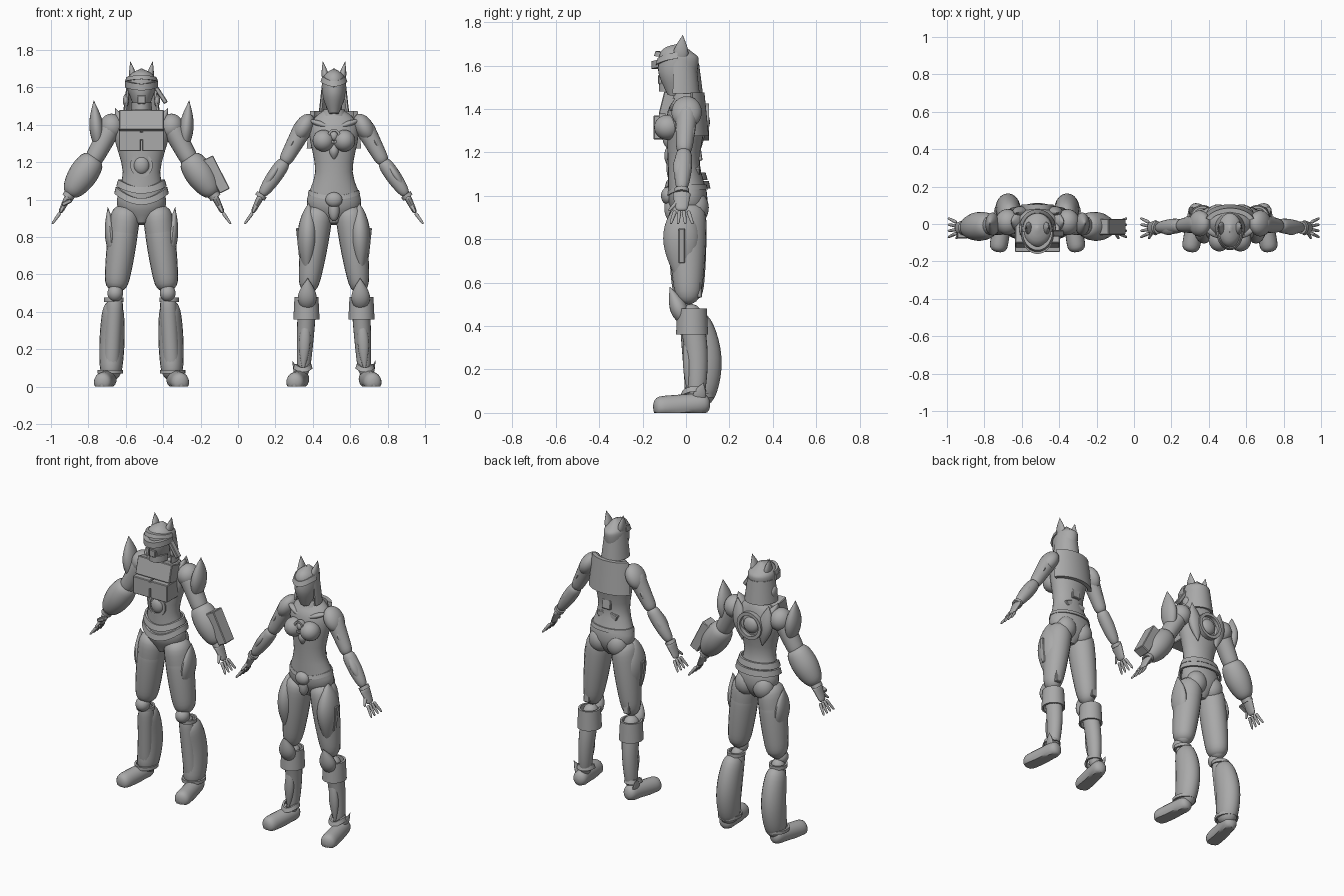
import bpy, bmesh
from math import sin, cos, pi, radians
from mathutils import Vector, Matrix, Euler

if "Cube" in bpy.data.objects:
    bpy.data.objects.remove(bpy.data.objects["Cube"])

GREY = (0.4, 0.4, 0.4, 1)
grey = bpy.data.materials.new("plain grey")
grey.use_nodes = True
grey.diffuse_color = GREY
grey.node_tree.nodes["Principled BSDF"].inputs["Base Color"].default_value = GREY

# Joints of the left half of a figure, shared by both figures
HIP, KNEE, ANKLE = Vector((.08, .005, .97)), Vector((.14, .01, .5)), Vector((.165, .045, .05))
SHOULDER, ELBOW = Vector((.15, .005, 1.41)), Vector((.27, -.01, 1.19))
WRIST, KNUCKLE = Vector((.39, -.02, 1.02)), Vector((.435, -.02, .93))
FACING_FRONT = (pi / 2, 0, 0)
ALONG_FOREARM = (0, radians(145), 0)
FRONT, BACK = (pi, 2 * pi), (.35, pi - .35)
WRAP_BACK = (-.35, pi + .35)

figure = {"name": "", "x": 0}
made = []


def emit(name, bm, pair):
    """Make one object, or a mirrored left and right pair."""
    for side, tag in ((1, "left_"), (-1, "right_")) if pair else ((1, ""),):
        part = bm.copy()
        for v in part.verts:
            v.co = (v.co.x * side + figure["x"], v.co.y, max(v.co.z, 0))
        bmesh.ops.recalc_face_normals(part, faces=part.faces)
        full_name = figure["name"] + "_" + tag + name
        mesh = bpy.data.meshes.new(full_name)
        part.to_mesh(mesh)
        part.free()
        mesh.materials.append(grey)
        ob = bpy.data.objects.new(full_name, mesh)
        bpy.context.collection.objects.link(ob)
        made.append(ob)
    bm.free()


def skin(bm, rings, closed):
    """Join neighbouring rings with quads, then close or cap the ends."""
    following = rings[1:] + rings[:1] if closed else rings[1:]
    for ring, other in zip(rings, following):
        for i in range(len(ring)):
            j = (i + 1) % len(ring)
            bm.faces.new((ring[i], ring[j], other[j], other[i]))
    if not closed:
        bm.faces.new(rings[0])
        bm.faces.new(rings[-1])


def tube(name, path, pair, ref, sides=20):
    """Sweep an ellipse along (centre, side radius, ref radius) steps."""
    bm, rings, last = bmesh.new(), [], len(path) - 1
    for i, (centre, across, deep) in enumerate(path):
        along = path[min(i + 1, last)][0] - path[max(i - 1, 0)][0]
        u = ref.cross(along).normalized() * max(across, .001)
        v = along.cross(u).normalized() * max(deep, .001)
        angles = [2 * pi * k / sides for k in range(sides)]
        rings.append([bm.verts.new(centre + u * cos(q) + v * sin(q)) for q in angles])
    skin(bm, rings, closed=False)
    emit(name, bm, pair)


def limb(name, start, end, radius, end_radius, swell=0, flat=1, bow=0, ref=(0, 1, 0), pair=True):
    """Round-ended taper that can swell in the middle and bow backwards."""
    start, end, path, count = Vector(start), Vector(end), [], 18
    for i in range(count + 1):
        t = (1 - cos(pi * i / count)) / 2
        bulge = sin(pi * t)
        r = (radius + (end_radius - radius) * t + swell * bulge) * (1 - abs(2 * t - 1) ** 9) ** .5
        path.append((start.lerp(end, t) + Vector((0, bow * bulge, 0)), r, r * flat))
    tube(name, path, pair, Vector(ref))


def leaf(name, start, end, thick, wide, skew=1, pair=True):
    """Plate with pointed ends; a skew under one moves its widest part to the start."""
    start, end, path, count = Vector(start), Vector(end), [], 14
    for i in range(count + 1):
        t = i / count
        r = sin(pi * t ** skew)
        path.append((start.lerp(end, t), thick * r, wide * r))
    tube(name, path, pair, Vector((0, 1, 0)))


def body(name, rows):
    """Smooth upright form through (z, y, half width, half depth) rows."""
    rows = [Vector(row) for row in rows]
    rows = rows[:1] + rows + rows[-1:]
    path = []
    for a, b, c, d in zip(rows, rows[1:], rows[2:], rows[3:]):
        for t in (0, .25, .5, .75):
            h = 1 - t
            z, y, w, deep = (b * (1 + 2 * t) * h * h + c * (3 - 2 * t) * t * t
                             + (c - a) * t * h * h / 2 - (d - b) * t * t * h / 2)
            path.append((Vector((0, y, z)), w, deep))
    path.append((Vector((0, c.y, c.x)), c.z, c.w))
    tube(name, path, False, Vector((0, 1, 0)), sides=28)


def band(name, centre, wide, deep, height, thick=.012, flare=0, drop=0, arc=None,
         turn=(0, 0, 0), pair=False):
    """Elliptical strap or shell; flare widens its bottom, drop lowers its front."""
    bm, rings, count = bmesh.new(), [], 36
    place = Matrix.Translation(centre) @ Euler(turn).to_matrix().to_4x4()
    first, final = arc or (0, 2 * pi)
    section = ((flare - thick, -.5), (flare, -.5), (0, .5), (-thick, .5))
    for i in range(count + 1 if arc else count):
        q = first + (final - first) * i / count
        dip = drop * max(0, -sin(q)) ** 2
        rings.append([bm.verts.new(place @ Vector(((wide + r) * cos(q), (deep + r) * sin(q),
                                                   height * h - dip))) for r, h in section])
    skin(bm, rings, closed=arc is None)
    emit(name, bm, pair)


def box(name, centre, size, pitch=0, roll=0, pair=False):
    bm = bmesh.new()
    turn = Euler((radians(pitch), radians(roll), 0)).to_matrix().to_4x4()
    bmesh.ops.create_cube(bm, size=1, matrix=Matrix.Translation(centre) @ turn @ Matrix.Diagonal((*size, 1)))
    bmesh.ops.bevel(bm, geom=bm.edges[:], offset=.004, segments=1, affect='EDGES')
    emit(name, bm, pair)


def ball(name, centre, size, roll=0, pair=True):
    bm = bmesh.new()
    turn = Matrix.Rotation(radians(roll), 4, 'Y')
    bmesh.ops.create_uvsphere(bm, u_segments=24, v_segments=14, radius=1,
                              matrix=Matrix.Translation(centre) @ turn @ Matrix.Diagonal((*size, 1)))
    emit(name, bm, pair)


def base_figure(name, x, hips, chest, skull):
    """Body, head, hands and feet that both figures share."""
    figure.update(name=name, x=x)
    body("torso", [(.87, 0, .03, .04), (.97, .01, hips, .09), (1.15, -.01, .1, .073),
                   (1.35, 0, chest, .09), (1.43, .01, .11, .07), (1.48, .01, .05, .05)])
    limb("neck", (0, .01, 1.4), (0, -.02, 1.55), .045, .04, pair=False)
    body("head", [(1.46, -.06, .025, .025), (1.54, -.045, .057, .08), (1.61, -.035, skull, .092),
                  (1.66, -.03, skull * .85, .08), (1.7, -.02, .004, .004)])
    leaf("horn", (.035, -.03, 1.6), (.06, -.015, 1.74), .02, .035, skew=.7)
    # hands
    limb("palm", WRIST, KNUCKLE, .02, .012, flat=2.2)
    for i in range(4):
        spread = Vector((0, (i - 1.5) * .02, 0))
        tip = KNUCKLE + spread * 1.7 + Vector((.043, 0, -.06))
        limb("finger_" + str(i + 1), KNUCKLE + spread, tip, .01, .006)
    limb("thumb", WRIST.lerp(KNUCKLE, .3), KNUCKLE + Vector((0, -.06, 0)), .013, .006)
    # feet and seat
    limb("foot", (.17, .11, .045), (.213, -.15, .02), .045, .05, flat=1.1, ref=(0, 0, 1))
    ball("buttock", (.062, .045, .945), (.066, .06, .075))


# ---- Heavy armoured figure: trunk ----
base_figure("heavy", -.516, hips=.13, chest=.148, skull=.08)
box("upper_chest", (0, -.06, 1.415), (.24, .11, .11), pitch=-14)
box("chest_block", (.062, -.09, 1.315), (.118, .12, .11), pair=True)
box("chest_key", (0, -.135, 1.34), (.045, .03, .045))
ball("belly_disc", (0, -.07, 1.185), (.042, .03, .05), pair=False)
band("belly_ring", (0, -.07, 1.185), .06, .065, .025, turn=FACING_FRONT)
band("upper_belt", (0, 0, 1.09), .125, .09, .035, flare=.01, drop=.04)
band("lower_belt", (0, .005, 1.05), .138, .1, .035, flare=.008, drop=.06)
band("back_ring", (0, .09, 1.34), .085, .085, .03, thick=.02, turn=FACING_FRONT)
ball("back_hub", (0, .08, 1.34), (.05, .03, .05), pair=False)
leaf("shoulder_blade", (.07, .07, 1.22), (.11, .06, 1.48), .045, .03)
leaf("collar_point", (.09, .01, 1.38), (.142, .01, 1.49), .03, .05, skew=.6)
# head gear
band("visor", (0, -.045, 1.617), .089, .115, .035, thick=.03, drop=.015, arc=FRONT)
band("brow", (0, -.04, 1.645), .08, .1, .022, thick=.02, flare=.008, drop=-.01, arc=FRONT)
band("neck_guard", (0, -.025, 1.54), .08, .085, .14, flare=.018, arc=WRAP_BACK)
band("jaw_guard", (0, -.05, 1.5), .055, .075, .04, arc=FRONT)
box("mouth_grille", (0, -.118, 1.535), (.045, .02, .045))
ball("ear_disc", (.083, -.03, 1.53), (.016, .03, .035))
box("side_antenna", (.1, -.05, 1.565), (.024, .035, .115), roll=-33)
# arms
ball("shoulder", (.16, .01, 1.39), (.065, .07, .07))
leaf("pauldron", (.225, 0, 1.23), (.255, 0, 1.53), .038, .062)
limb("upper_arm", SHOULDER, ELBOW, .058, .048, flat=1.05)
limb("forearm", SHOULDER.lerp(ELBOW, .8), WRIST, .06, .042, swell=.026)
band("wrist_band", WRIST, .032, .036, .025, turn=ALONG_FOREARM, pair=True)
box("arm_unit", (.4, -.015, 1.135), (.06, .085, .2), roll=-27)
box("wrist_unit", (-.4, -.06, .985), (.055, .035, .022), roll=-25)
# legs
limb("thigh", HIP, KNEE, .08, .05, swell=.01, flat=1.1)
limb("thigh_guard", HIP.lerp(KNEE, .15), HIP.lerp(KNEE, .98), .08, .06, swell=.006, flat=1.1)
leaf("thigh_fin", (.15, 0, .65), (.18, .01, .96), .03, .065)
ball("knee", KNEE + Vector((0, -.03, 0)), (.042, .045, .045))
limb("shin", KNEE, ANKLE, .045, .045)
band("knee_band", (.148, .02, .465), .053, .056, .022, pair=True)
limb("boot", (.15, .03, .46), (.165, .05, .035), .053, .055, swell=.013, flat=1.25, bow=.04)
band("ankle_band", (.167, .055, .08), .067, .077, .02, pair=True)

# ---- Slim armoured figure: trunk ----
base_figure("slim", .513, hips=.145, chest=.132, skull=.064)
ball("breast", (.056, -.085, 1.315), (.058, .062, .058))
ball("chest_gem", (0, -.105, 1.34), (.022, .02, .025), pair=False)
band("gem_ring", (0, -.11, 1.34), .034, .038, .03, turn=FACING_FRONT)
leaf("sternum_plate", (0, -.085, 1.31), (0, -.08, 1.21), .025, .025, pair=False)
leaf("collar_plate", (0, -.075, 1.38), (.15, -.02, 1.43), .016, .025)
band("neck_collar", (0, .005, 1.465), .055, .055, .035, flare=.012)
band("back_plate", (0, 0, 1.375), .135, .085, .2, thick=.025, flare=.02, arc=BACK)
box("spine_block", (0, .055, 1.19), (.06, .035, .06), pitch=8)
box("lumbar_block", (.045, .05, 1.12), (.05, .03, .035), roll=20, pair=True)
ball("belt_buckle", (0, -.085, 1), (.045, .03, .04), pair=False)
ball("groin_guard", (0, -.07, .945), (.03, .03, .06), pair=False)
band("hip_belt", (0, .005, 1.04), .134, .09, .022, flare=.006, drop=.03)
# head gear
band("neck_guard", (0, -.03, 1.55), .063, .075, .16, flare=.018, arc=WRAP_BACK)
band("brow_crest", (0, -.04, 1.645), .062, .09, .03, flare=.01, drop=.025, arc=FRONT)
leaf("crest_ridge", (0, -.14, 1.6), (0, -.04, 1.7), .012, .015, pair=False)
# arms
limb("upper_arm", SHOULDER, ELBOW, .055, .035)
limb("forearm", SHOULDER.lerp(ELBOW, .9), WRIST, .036, .024, swell=.01)
ball("shoulder_guard", (.162, .003, 1.385), (.05, .07, .08), roll=-30)
leaf("upper_arm_plate", (.18, 0, 1.39), (.265, -.005, 1.22), .02, .045)
leaf("forearm_plate", (.265, -.015, 1.23), (.39, -.02, 1.04), .024, .042)
band("wrist_band", WRIST, .03, .034, .022, turn=ALONG_FOREARM, pair=True)
# legs
limb("thigh", HIP, KNEE, .08, .05, swell=.008, flat=1.12)
limb("shin", KNEE, ANKLE, .05, .033, swell=.004, flat=1.15, bow=.02)
leaf("thigh_plate", (.135, -.02, .98), (.145, -.02, .57), .055, .085, skew=.8)
box("thigh_stripe", (.188, -.02, .77), (.014, .03, .16), roll=6, pair=True)
box("thigh_rear_strip", (.14, .058, .61), (.04, .022, .16), pitch=4, pair=True)
leaf("knee_plate", (.145, 0, .4), (.14, -.075, .58), .05, .04, skew=.8)
band("knee_cuff", (.147, .028, .42), .064, .068, .12, flare=.006, pair=True)
leaf("shin_plate", (.147, .005, .4), (.165, .01, .08), .03, .022)
band("ankle_strap", (.166, .035, .11), .044, .052, .025, flare=.008, drop=.02, pair=True)
leaf("ankle_fin", (.19, .05, .04), (.222, .08, .14), .012, .03, skew=.7)

# ---- Smooth shading with sharp edges kept ----
bpy.ops.object.select_all(action='DESELECT')
for ob in made:
    ob.select_set(True)
bpy.context.view_layer.objects.active = made[0]
bpy.ops.object.shade_smooth_by_angle(angle=radians(35))
